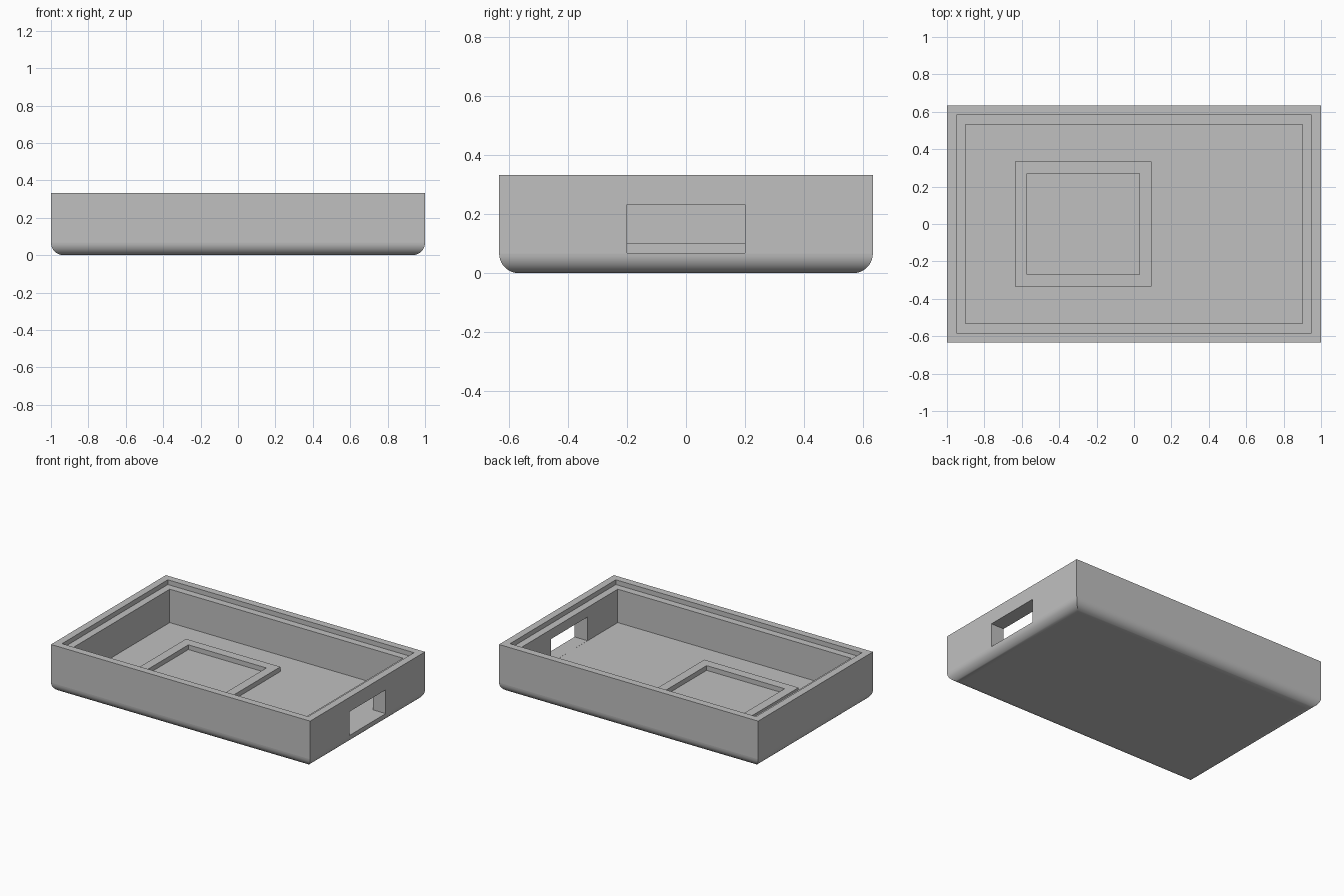
import bpy, bmesh
from math import sin, cos, pi

cube = bpy.data.objects.get("Cube")
if cube:
    bpy.data.objects.remove(cube, do_unlink=True)

# Overall sizes
HX, HY, HEIGHT = 1.0, 0.633, 0.333
FLOOR, LEDGE, FILLET = 0.067, 0.3, 0.067

grey = bpy.data.materials.new("plain grey")
grey.use_nodes = True
grey.diffuse_color = (0.53, 0.53, 0.53, 1)
grey.node_tree.nodes["Principled BSDF"].inputs["Base Color"].default_value = (0.53, 0.53, 0.53, 1)


def stacked_rectangles(name, rects, center=(0, 0), caps=True):
    """Skin a chain of rectangles given as (half x, half y, z)."""
    bm = bmesh.new()
    cx, cy = center
    signs = ((-1, -1), (1, -1), (1, 1), (-1, 1))
    loops = [[bm.verts.new((cx + sx * x, cy + sy * y, z)) for sx, sy in signs]
             for x, y, z in rects]
    for a, b in zip(loops, loops[1:]):
        for i in range(4):
            j = (i + 1) % 4
            bm.faces.new((a[i], a[j], b[j], b[i]))
    if caps:
        bm.faces.new(loops[0][::-1])
        bm.faces.new(loops[-1])
    mesh = bpy.data.meshes.new(name)
    bm.to_mesh(mesh)
    bm.free()
    mesh.materials.append(grey)
    obj = bpy.data.objects.new(name, mesh)
    bpy.context.collection.objects.link(obj)
    return obj


def inset(d, z):
    return (HX - d, HY - d, z)


# Tray shell: rounded bottom, outer wall, rim, ledge, cavity wall, floor
STEPS = 10
profile = []
for k in range(STEPS + 1):
    a = k / STEPS * pi / 2
    profile.append(inset(FILLET * (1 - sin(a)), FILLET * (1 - cos(a))))
profile += [inset(0, HEIGHT), inset(0.05, HEIGHT), inset(0.05, LEDGE),
            inset(0.1, LEDGE), inset(0.1, FLOOR)]
tray = stacked_rectangles("tray_shell", profile)

# Window through the left end wall, flush with the floor
cutter = stacked_rectangles("window_cutter",
                            [(0.1, 0.2, FLOOR + 0.0005), (0.1, 0.2, 0.233)],
                            center=(0.96, 0))
cutter.hide_render = True
cut = tray.modifiers.new("window", "BOOLEAN")
cut.operation = "DIFFERENCE"
cut.solver = "EXACT"
cut.object = cutter
bpy.ops.object.select_all(action="DESELECT")
bpy.context.view_layer.objects.active = tray
tray.select_set(True)
bpy.ops.object.modifier_apply(modifier=cut.name)
bpy.data.objects.remove(cutter, do_unlink=True)

# Smooth only the rounded bottom edge, keep planes flat
bpy.ops.object.shade_smooth_by_angle(angle=pi / 6)
for p in tray.data.polygons:
    p.use_smooth = max(abs(c) for c in p.normal) < 0.999

# Low raised square frame on the floor
TOP = FLOOR + 0.033
stacked_rectangles("floor_frame",
                   [(0.364, 0.334, FLOOR), (0.364, 0.334, TOP),
                    (0.301, 0.27, TOP), (0.301, 0.27, FLOOR)],
                   center=(-0.271, 0), caps=False)
